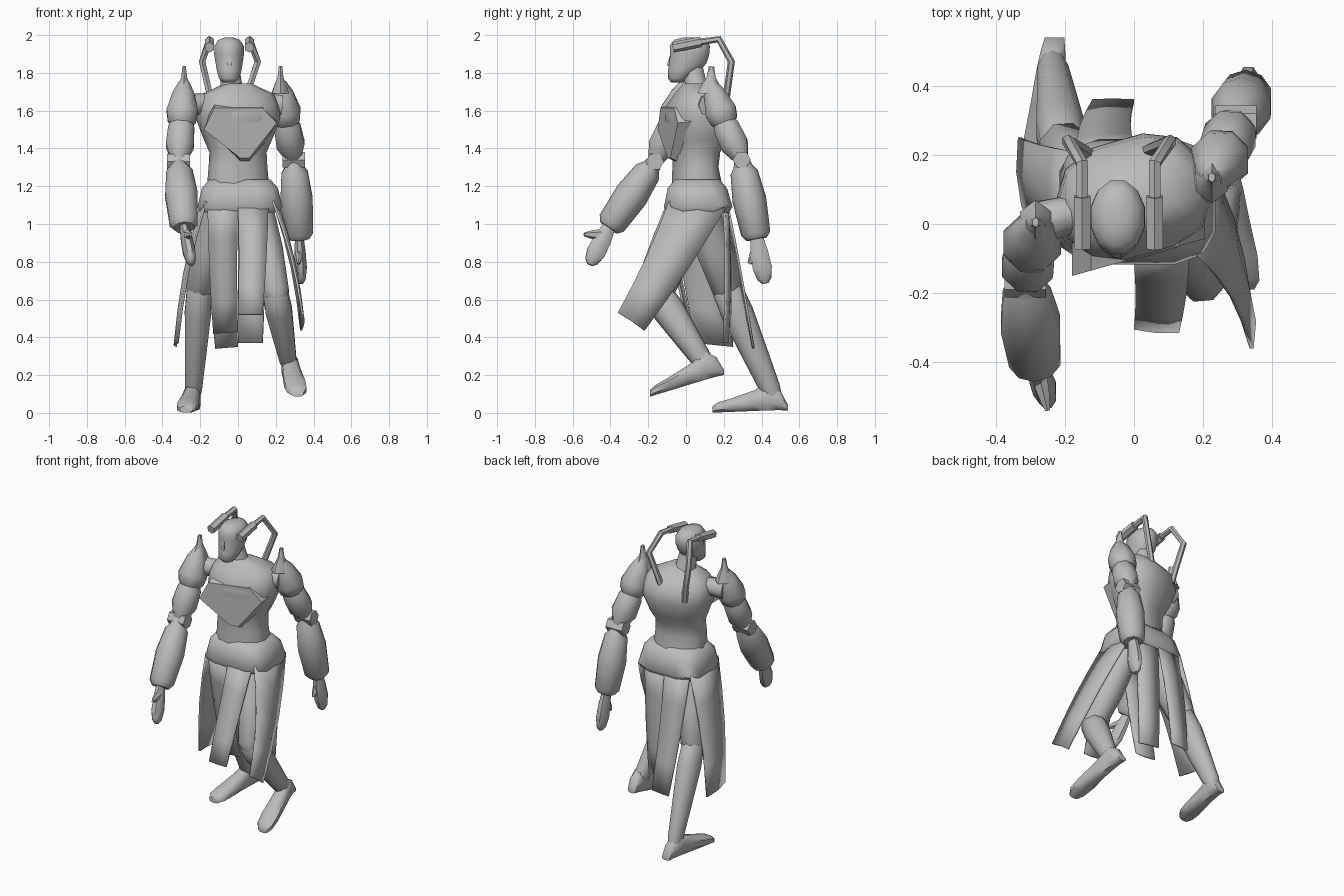
import bpy, bmesh, math
from mathutils import Vector, Matrix

if "Cube" in bpy.data.objects:
    bpy.data.objects.remove(bpy.data.objects["Cube"], do_unlink=True)

# Single plain colour for the whole figure
grey = bpy.data.materials.new("plain_grey")
grey.use_nodes = True
grey.diffuse_color = (0.5, 0.5, 0.5, 1)
grey.node_tree.nodes["Principled BSDF"].inputs["Base Color"].default_value = (0.5, 0.5, 0.5, 1)


def finish(name, bm, smooth_angle=50):
    bmesh.ops.recalc_face_normals(bm, faces=bm.faces)
    mesh = bpy.data.meshes.new(name)
    bm.to_mesh(mesh)
    bm.free()
    mesh.materials.append(grey)
    obj = bpy.data.objects.new(name, mesh)
    bpy.context.collection.objects.link(obj)
    bpy.ops.object.select_all(action='DESELECT')
    obj.select_set(True)
    bpy.context.view_layer.objects.active = obj
    bpy.ops.object.shade_smooth_by_angle(angle=math.radians(smooth_angle))
    return obj


def tube(name, centres, radii, sides=8, axis=None, yaw=0, power=1, smooth_angle=50):
    """Loft closed rings along a path; radii are (width, depth) pairs."""
    bm = bmesh.new()
    points = [Vector(c) for c in centres]
    rings = []
    last = len(points) - 1
    for i, (point, (wide, deep)) in enumerate(zip(points, radii)):
        along = Vector(axis) if axis else points[min(i + 1, last)] - points[max(i - 1, 0)]
        along.normalize()
        side = Vector((1, 0, 0))
        side = (side - along * side.dot(along)).normalized()
        side = Matrix.Rotation(math.radians(yaw), 3, along) @ side
        other = along.cross(side)
        ring = []
        for k in range(sides):
            angle = math.tau * (k + 0.5) / sides
            c, s = math.cos(angle), math.sin(angle)
            c = math.copysign(abs(c) ** power, c)
            s = math.copysign(abs(s) ** power, s)
            ring.append(bm.verts.new(point + side * c * wide + other * s * deep))
        rings.append(ring)
    for low, high in zip(rings, rings[1:]):
        for k in range(sides):
            n = (k + 1) % sides
            bm.faces.new((low[k], low[n], high[n], high[k]))
    bm.faces.new(rings[0])
    bm.faces.new(rings[-1])
    return finish(name, bm, smooth_angle)


def segment(name, start, end, profile, flat=1, **options):
    """Straight limb piece; profile holds (fraction along, radius)."""
    a, b = Vector(start), Vector(end)
    return tube(name, [a.lerp(b, t) for t, r in profile],
                [(r * flat, r) for t, r in profile], **options)


def stack(name, levels, x, **options):
    """Upright loft; levels hold (height, y, width, depth)."""
    return tube(name, [(x, y, z) for z, y, w, d in levels],
                [(w, d) for z, y, w, d in levels], axis=(0, 0, 1), **options)


def panel(name, top_a, top_b, low_a, low_b, bulge):
    """Curved hanging cloth panel between four corners."""
    bm = bmesh.new()
    ta, tb, la, lb = map(Vector, (top_a, top_b, low_a, low_b))
    push, cols, rows = Vector(bulge), 3, 4
    grid = []
    for r in range(rows + 1):
        v = r / rows
        left, right = ta.lerp(la, v), tb.lerp(lb, v)
        row = []
        for c in range(cols):
            u = c / (cols - 1)
            swell = math.sin(math.pi * u) * (1 - v / 2) + math.sin(math.pi * v)
            row.append(bm.verts.new(left.lerp(right, u) + push * swell))
        grid.append(row)
    for upper, lower in zip(grid, grid[1:]):
        for c in range(cols - 1):
            bm.faces.new((upper[c], upper[c + 1], lower[c + 1], lower[c]))
    thick = finish(name, bm).modifiers.new("thickness", 'SOLIDIFY')
    thick.thickness = 0.012
    thick.offset = 0


# Torso, twisted a little towards the left
stack("torso", [(1.18, .06, .165, .13), (1.3, .05, .155, .115), (1.38, .055, .15, .12),
                (1.45, .07, .18, .15), (1.56, .075, .222, .178), (1.63, .075, .215, .168),
                (1.69, .07, .19, .12), (1.72, .06, .12, .09), (1.745, .05, .07, .06)],
      x=0, sides=12, yaw=16, power=.8)

# Flat chest plate set into the torso
bm = bmesh.new()
outline = [(-.125, 1.615), (.13, 1.615), (.205, 1.535), (.06, 1.35), (.01, 1.35), (-.18, 1.5)]
front = [bm.verts.new((x, .28 * x - .1, z)) for x, z in outline]
rear = [bm.verts.new((x, .28 * x + .03, z + (z - 1.5) * .4)) for x, z in outline]
bm.faces.new(front)
bm.faces.new(rear)
for i in range(len(front)):
    j = (i + 1) % len(front)
    bm.faces.new((front[i], front[j], rear[j], rear[i]))
finish("chest_plate", bm, 20)

# Flared, squarish belt
stack("belt", [(1.235, .06, .165, .12), (1.19, .06, .205, .16), (1.09, .065, .23, .185),
               (1.06, .065, .21, .165)], x=.01, sides=12, power=.55)

# Neck and head
segment("neck", (-.03, .06, 1.68), (-.045, .04, 1.82), [(0, .085), (.4, .062), (1, .055)])
stack("head", [(1.75, -.045, .035, .035), (1.77, -.045, .055, .052), (1.815, -.01, .068, .088),
               (1.85, .01, .074, .102), (1.9, .02, .082, .108), (1.945, .02, .08, .11),
               (1.975, .02, .058, .085), (1.987, .02, .025, .04)], x=-.047, sides=12)
segment("nose", (-.047, -.08, 1.89), (-.047, -.088, 1.835), [(0, .008), (.8, .018), (1, .012)], sides=4)

# Bent back tubes, each ending in a thicker barrel beside the head
for side, x, bend, root in (("right", -.15, -.19, -.13), ("left", .06, .105, .02)):
    path = [(root, .2, 1.58), (root * .7 + bend * .3, .215, 1.68), (bend, .24, 1.86),
            (x, .175, 1.978), (x, .06, 1.962)]
    tube(side + "_back_tube", path, [(.019, .019)] * len(path), sides=6)
    segment(side + "_tube_barrel", (x, .08, 1.965), (x, -.07, 1.935),
            [(0, .028), (1, .028)], sides=6, smooth_angle=20)

# Arms: shoulder, elbow, wrist, fingertip and thumb positions for each side
arms = (("right", (-.285, 0, 1.69), (-.315, -.165, 1.33), (-.285, -.41, .98), (-.245, -.51, .785), (-.25, -.54, .945)),
        ("left", (.225, .13, 1.69), (.295, .295, 1.34), (.325, .375, .92), (.335, .42, .685), (.32, .335, .79)))
for side, shoulder, elbow, wrist, tip, thumb in arms:
    s, e, w, f = map(Vector, (shoulder, elbow, wrist, tip))
    segment(side + "_shoulder_pad", s + Vector((0, 0, .06)), s.lerp(e, .5),
            [(0, .03), (.25, .062), (.65, .09), (.85, .08), (1, .05)])
    segment(side + "_shoulder_joint", (s.x * .5, s.y * .5 + .04, 1.64), s - Vector((0, 0, .06)),
            [(0, .05), (1, .065)])
    segment(side + "_shoulder_spike", s, s + Vector((0, .005, .145)),
            [(0, .07), (.35, .045), (.6, .024), (1, .014)], flat=.75, sides=6)
    segment(side + "_upper_arm", s.lerp(e, .35), e,
            [(0, .05), (.25, .075), (.65, .08), (1, .04)])
    bm = bmesh.new()
    turn = Matrix.Translation(e) @ Matrix.Rotation(math.pi / 2, 4, 'Y')
    bmesh.ops.create_cone(bm, cap_ends=True, segments=6, radius1=.048, radius2=.048,
                          depth=.12, matrix=turn)
    finish(side + "_elbow_joint", bm, 20)
    segment(side + "_forearm_cuff", e, w,
            [(0, .04), (.08, .05), (.16, .073), (.5, .09), (.93, .078), (1, .055)], sides=10)
    segment(side + "_hand", w, f, [(-.1, .035), (.3, .05), (.65, .055), (.9, .04), (1, .018)], flat=.65)
    segment(side + "_thumb", w.lerp(f, .2), thumb, [(0, .035), (.6, .024), (1, .01)], flat=.8, sides=6)

# Legs in a long stride: hip, knee, ankle, heel sole and toe sole
legs = (("right", (-.1, .08, 1.08), (-.205, .215, .66), (-.235, .445, .13), (-.23, .54, .012), (-.275, .14, 0)),
        ("left", (.1, .04, 1.08), (.2, -.15, .63), (.265, .085, .28), (.26, .2, .2), (.315, -.19, .085)))
for side, hip, knee, ankle, heel, toe in legs:
    segment(side + "_thigh", hip, knee, [(0, .1), (.5, .105), (1, .085), (1.1, .05)], flat=.9)
    segment(side + "_shin", knee, ankle,
            [(-.1, .045), (0, .08), (.25, .086), (.6, .072), (1, .055), (1.08, .045)],
            flat=.85, sides=10)
    a, b = Vector(heel), Vector(toe)
    shape = [(0, .03, .015), (.1, .038, .055), (.25, .045, .078), (.45, .05, .058),
             (.75, .06, .038), (.93, .055, .028), (1, .035, .018)]
    tube(side + "_foot", [a.lerp(b, t) + Vector((0, 0, h)) for t, w, h in shape],
         [(w, h) for t, w, h in shape], axis=(0, -1, 0), power=.8)

# Hanging skirt panels
panel("left_side_panel", (.185, -.09, 1.12), (.195, .22, 1.1), (.34, -.36, .53), (.335, -.22, .435), (.02, .015, 0))
panel("right_side_panel", (-.17, -.09, 1.12), (-.18, .21, 1.1), (-.32, .05, .37), (-.33, .25, .35), (-.02, 0, 0))
panel("left_front_panel", (0, -.1, 1.1), (.16, -.08, 1.1), (0, -.3, .52), (.13, -.31, .52), (.005, -.01, 0))
panel("right_front_panel", (0, -.1, 1.1), (-.16, -.08, 1.1), (0, .02, .43), (-.13, .04, .42), (-.005, -.015, 0))
panel("left_back_panel", (0, .22, 1.1), (.16, .2, 1.1), (0, .23, .37), (.13, .2, .37), (0, .01, 0))
panel("right_back_panel", (0, .22, 1.1), (-.17, .2, 1.1), (0, .355, .35), (-.12, .355, .34), (-.01, .005, 0))
